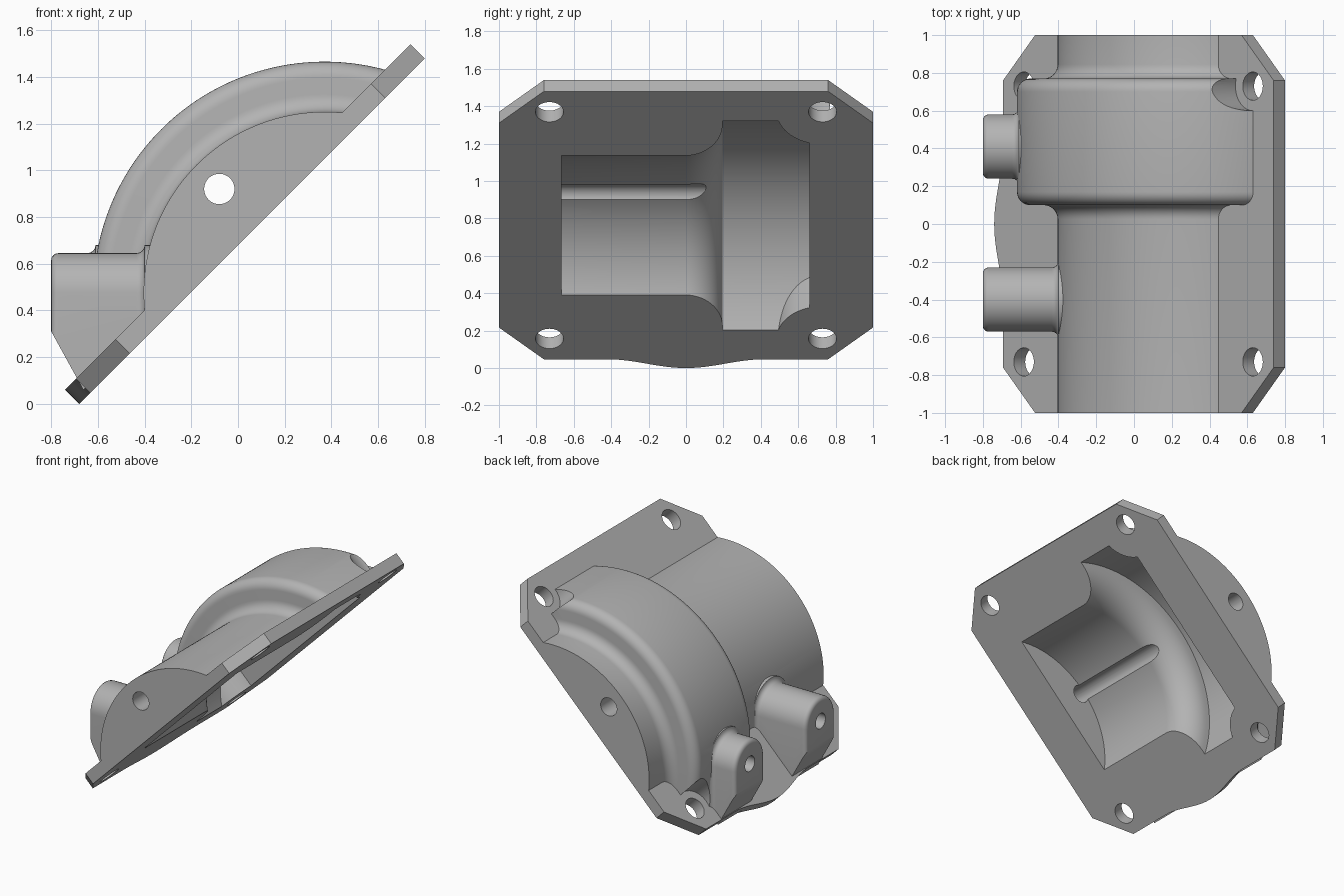
import bpy, bmesh
from math import sin, cos, asin, pi, radians, sqrt
from mathutils import Vector

cube = bpy.data.objects.get("Cube")
if cube:
    bpy.data.objects.remove(cube, do_unlink=True)

AXIS = -0.407     # barrel axis, below the mounting face
S = sqrt(0.5)


def tilt(a, y, w):
    """Mounting-face coordinates (along slope, y, off the face) to world."""
    return Vector(((a - w) * S + 0.083, y, (a + w) * S + 0.763))


def loft(name, rings, cuts=()):
    """Closed solid through equal-length rings, optionally trimmed by planes."""
    bm = bmesh.new()
    rows = [[bm.verts.new(p) for p in ring] for ring in rings]
    n = len(rows[0])
    for lower, upper in zip(rows, rows[1:]):
        for i in range(n):
            j = (i + 1) % n
            bm.faces.new((lower[i], lower[j], upper[j], upper[i]))
    bm.faces.new(rows[0])
    bm.faces.new(rows[-1])
    for point, normal in cuts:
        geom = bm.verts[:] + bm.edges[:] + bm.faces[:]
        bmesh.ops.bisect_plane(bm, geom=geom, plane_co=point, plane_no=normal,
                               clear_outer=True)
        bmesh.ops.holes_fill(bm, edges=bm.edges[:], sides=0)
    bmesh.ops.recalc_face_normals(bm, faces=bm.faces[:])
    mesh = bpy.data.meshes.new(name)
    bm.to_mesh(mesh)
    bm.free()
    obj = bpy.data.objects.new(name, mesh)
    bpy.context.collection.objects.link(obj)
    return obj


def cylinder(name, place, r, lo, hi, n=40):
    """Cylinder whose axis is set by place(p, q, t)."""
    return loft(name, [[place(r * cos(2 * pi * i / n), r * sin(2 * pi * i / n), t)
                        for i in range(n)] for t in (lo, hi)])


def arc(y, r, rad, start, end, n=8):
    angles = [radians(start + (end - start) * i / n) for i in range(n + 1)]
    return [(y + rad * cos(t), r + rad * sin(t)) for t in angles]


def barrel(name, profile, floor, n=80):
    """Part-revolved profile of (y, radius), closed flat at the floor height."""
    rings = []
    for y, r in profile:
        t0 = asin((floor - AXIS) / r)
        steps = [t0 + (pi - 2 * t0) * i / n for i in range(n + 1)]
        rings.append([tilt(r * cos(t), y, AXIS + r * sin(t)) for t in steps])
    return loft(name, rings)


def combine(target, other, operation):
    mod = target.modifiers.new(operation, 'BOOLEAN')
    mod.operation, mod.object, mod.solver = operation, other, 'EXACT'
    bpy.context.view_layer.objects.active = target
    bpy.ops.object.modifier_apply(modifier=mod.name)
    bpy.data.objects.remove(other, do_unlink=True)


# Flange: chamfered plate with a gentle swelling on the lower edge
L, C, THICK = 1.013, 0.76, 0.085
outline = [(-L + 0.24, -1), (L - 0.24, -1), (L, -C), (L, C), (L - 0.24, 1),
           (-L + 0.24, 1), (-L, C)]
for i in range(25):
    y = 0.42 * (1 - i / 12)
    outline.append((-L - 0.033 * (1 + cos(pi * y / 0.42)), y))
outline.append((-L, -C))
housing = loft("housing", [[tilt(a, y, w) for a, y in outline] for w in (0, THICK)])

# Stepped barrel with blended shoulders
profile = ([(-1, 0.775)] + arc(0.025, 0.85, 0.075, -90, 0)
           + arc(0.17, 0.92, 0.07, 180, 90) + arc(0.70, 0.92, 0.07, 90, 0)
           + arc(0.845, 0.85, 0.075, 180, 270) + [(1, 0.775)])
combine(housing, barrel("barrel", profile, 0.03), 'UNION')


# Arched lugs, rounded at the tip and flared where they meet the barrel
def lug_ring(x, y, inset):
    r = 0.17 - inset
    ring = [Vector((x, y + r * cos(pi * i / 24), 0.475 + r * sin(pi * i / 24)))
            for i in range(25)]
    return ring + [Vector((x, y - r, -0.1)), Vector((x, y + r, -0.1))]


trims = [(Vector((-0.8, 0, 0.31)), Vector((-0.2, 0, -0.11))),
         (tilt(0, 0, 0.03), Vector((1, 0, -1)))]
for y, wall in ((-0.4, -0.4), (0.41, -0.61)):
    rings = []
    for k in range(5):
        t = k * pi / 8
        rings.append(lug_ring(-0.8 + 0.03 * (1 - cos(t)), y, 0.03 * (1 - sin(t))))
    for k in range(5):
        t = k * pi / 8
        rings.append(lug_ring(wall - 0.035 * (1 - sin(t)), y, -0.035 * (1 - cos(t))))
    rings.append(lug_ring(wall + 0.05, y, -0.035))
    combine(housing, loft("lug", rings, trims), 'UNION')

# Cavity, leaving screw bosses standing in its two deep corners
hollow = ([(-0.665, 0.666)] + arc(0, 0.861, 0.195, -90, 0, 14)
          + [(0.195, 0.889), (0.66, 0.889)])
cavity = barrel("cavity", hollow, -0.1)
for side in (-1, 1):
    def at_boss(p, q, t, a=side * 0.857):
        return tilt(a + p, 0.73 + q, t)
    combine(cavity, cylinder("boss", at_boss, 0.245, -0.3, 1, 64), 'DIFFERENCE')
combine(housing, cavity, 'DIFFERENCE')

# Screw holes, with clearance pockets cut down to the flange
for a in (-0.857, 0.857):
    for y in (-0.73, 0.73):
        def at_screw(p, q, t, a=a, y=y):
            return tilt(a + p, y + q, t)
        combine(housing, cylinder("screw_hole", at_screw, 0.075, -0.1, 0.2), 'DIFFERENCE')
        if y > 0:
            combine(housing, cylinder("pocket", at_screw, 0.13, THICK, 0.8), 'DIFFERENCE')

# Long bore through both ends, and blind holes in the lugs
combine(housing, cylinder("bore", lambda p, q, t: Vector((p - 0.08, t, q + 0.92)),
                          0.065, -1.1, 1.1), 'DIFFERENCE')
for y in (-0.4, 0.41):
    combine(housing, cylinder("lug_hole", lambda p, q, t: Vector((t, y + p, 0.475 + q)),
                              0.055, -0.9, -0.58), 'DIFFERENCE')

# Finish
metal = bpy.data.materials.new("plain grey metal")
metal.use_nodes = True
grey = (0.45, 0.45, 0.45, 1)
metal.diffuse_color = grey
metal.node_tree.nodes["Principled BSDF"].inputs["Base Color"].default_value = grey
housing.data.materials.clear()
housing.data.materials.append(metal)
bpy.ops.object.select_all(action='DESELECT')
housing.select_set(True)
bpy.context.view_layer.objects.active = housing
bpy.ops.object.shade_smooth_by_angle(angle=radians(30))
